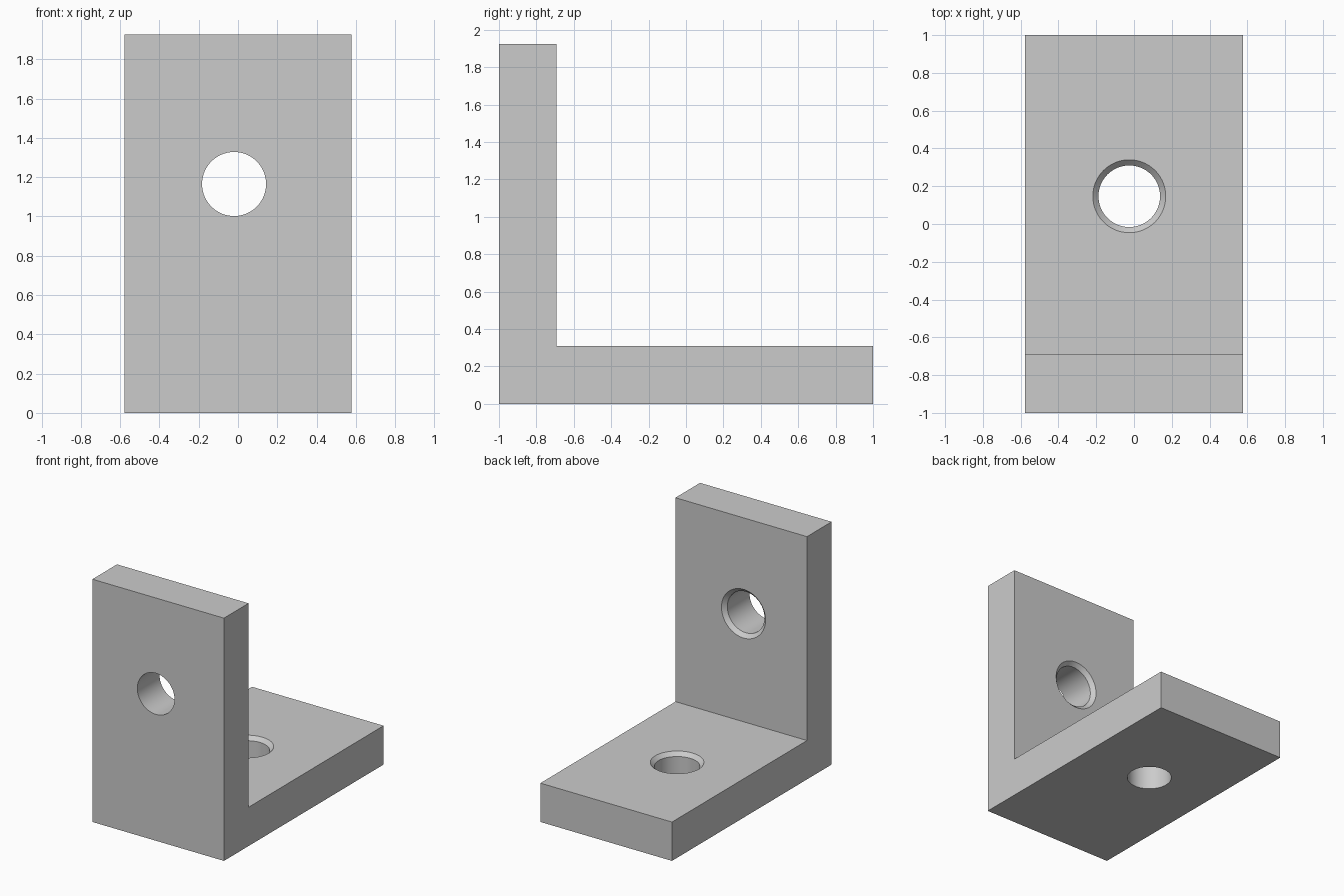
import bpy
import bmesh
import math
from mathutils import Matrix

WIDTH, DEPTH, HEIGHT, THICK = 1.154, 2.0, 1.925, 0.308
HOLE_R, RIM_R, BEVEL = 0.163, 0.193, 0.03
SEGMENTS = 96

cube = bpy.data.objects.get("Cube")
if cube:
    bpy.data.objects.remove(cube, do_unlink=True)

grey = bpy.data.materials.new("light_grey")
grey.use_nodes = True
colour = (0.6, 0.6, 0.6, 1.0)
grey.diffuse_color = colour
grey.node_tree.nodes["Principled BSDF"].inputs["Base Color"].default_value = colour


def add_object(name, bm):
    bmesh.ops.recalc_face_normals(bm, faces=bm.faces)
    mesh = bpy.data.meshes.new(name)
    bm.to_mesh(mesh)
    bm.free()
    mesh.materials.append(grey)
    obj = bpy.data.objects.new(name, mesh)
    bpy.context.collection.objects.link(obj)
    return obj


def hole_cutter(name, matrix):
    """Countersunk drill, axis along local z, rim at local z = 0."""
    bm = bmesh.new()
    over = 0.05
    profile = [(HOLE_R, -THICK - over), (HOLE_R, -BEVEL),
               (RIM_R, 0), (RIM_R, over)]
    rings = []
    for r, z in profile:
        rings.append([bm.verts.new((r * math.cos(a), r * math.sin(a), z))
                      for a in (math.tau * i / SEGMENTS for i in range(SEGMENTS))])
    for low, high in zip(rings, rings[1:]):
        for i in range(SEGMENTS):
            j = (i + 1) % SEGMENTS
            bm.faces.new((low[i], low[j], high[j], high[i]))
    bm.faces.new(rings[0])
    bm.faces.new(rings[-1])
    bm.transform(matrix)
    obj = add_object(name, bm)
    obj.hide_render = True
    return obj


# L-shaped bracket: side profile extruded across the width
bm = bmesh.new()
front, back = -DEPTH / 2, DEPTH / 2
outline = [(front, 0), (back, 0), (back, THICK), (front + THICK, THICK),
           (front + THICK, HEIGHT), (front, HEIGHT)]
side = bm.faces.new([bm.verts.new((-WIDTH / 2, y, z)) for y, z in outline])
extruded = bmesh.ops.extrude_face_region(bm, geom=[side])
new_verts = [e for e in extruded["geom"] if isinstance(e, bmesh.types.BMVert)]
bmesh.ops.translate(bm, vec=(WIDTH, 0, 0), verts=new_verts)
bracket = add_object("angle_bracket", bm)

# Countersunk holes, opening into the inner corner
base_cutter = hole_cutter("base_hole_cutter",
                          Matrix.Translation((-0.025, 0.147, THICK)))
wall_cutter = hole_cutter("wall_hole_cutter",
                          Matrix.Translation((-0.02, front + THICK, 1.165))
                          @ Matrix.Rotation(-math.pi / 2, 4, "X"))

bpy.ops.object.select_all(action="DESELECT")
bracket.select_set(True)
bpy.context.view_layer.objects.active = bracket
for cutter in (base_cutter, wall_cutter):
    mod = bracket.modifiers.new(cutter.name, "BOOLEAN")
    mod.operation = "DIFFERENCE"
    mod.solver = "EXACT"
    mod.object = cutter
    bpy.ops.object.modifier_apply(modifier=mod.name)
    bpy.data.objects.remove(cutter, do_unlink=True)

# Smooth hole walls, crisp edges
bpy.ops.object.shade_smooth_by_angle(angle=math.radians(30))
